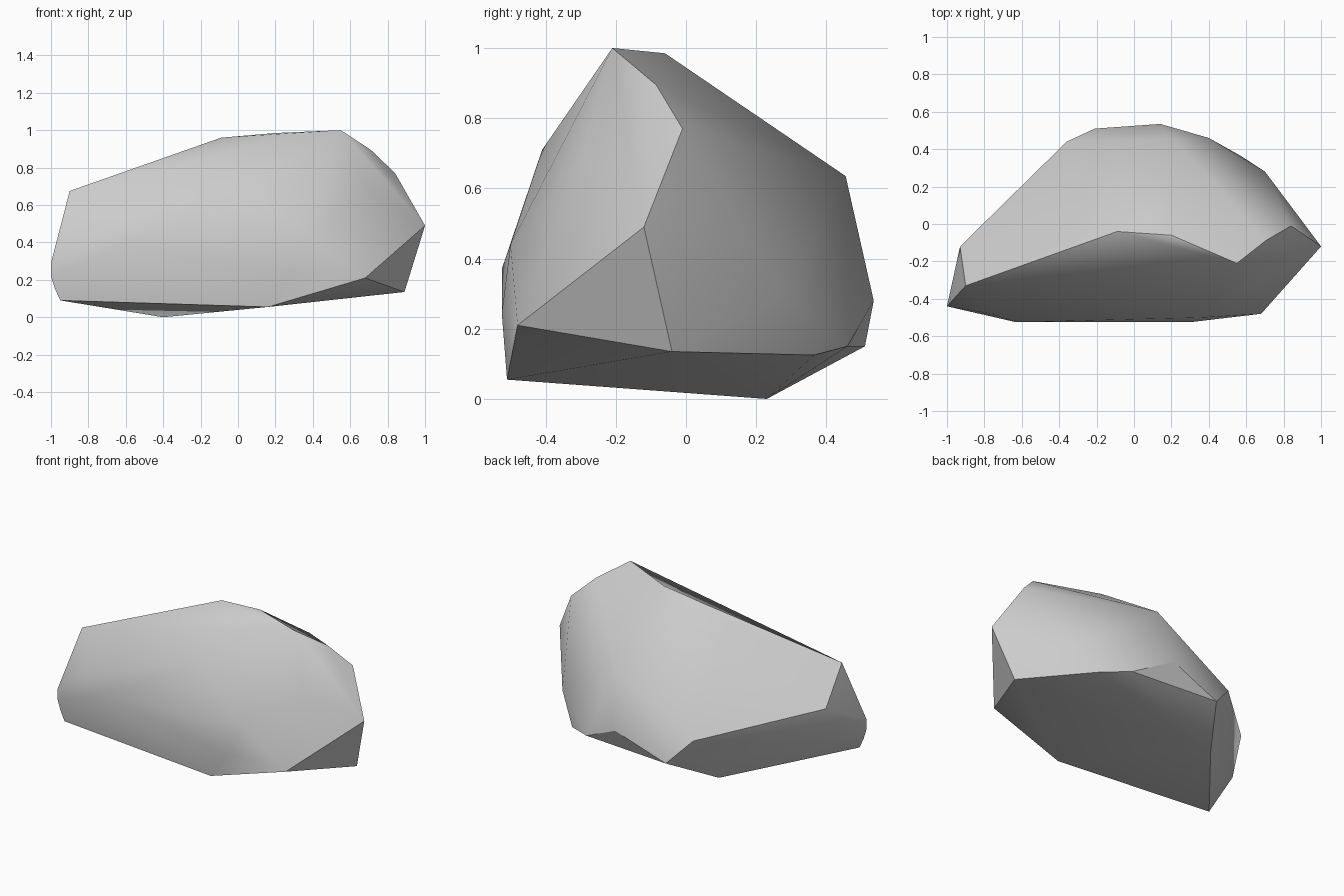
import bpy, bmesh, math

cube = bpy.data.objects.get("Cube")
if cube:
    bpy.data.objects.remove(cube, do_unlink=True)

# Grey stone material
stone = bpy.data.materials.new("stone_grey")
stone.use_nodes = True
grey = (0.6, 0.6, 0.6, 1)
stone.diffuse_color = grey
stone.node_tree.nodes["Principled BSDF"].inputs["Base Color"].default_value = grey

# Corners of the boulder, grouped by area
crest = [(.55, -.21, 1), (-.09, -.04, .96), (.2, -.06, .985), (-.26, -.05, .875), (-.9, -.33, .675)]
left_end = [(.71, -.085, .895), (.84, -.01, .77), (1, -.12, .49), (.89, -.04, .135),
            (.68, -.48, .21), (.69, -.3, .68)]
back = [(.14, .14, .83), (.2, .455, .635), (.14, .535, .28), (-.21, .51, .15), (-.36, .44, .31),
        (.7, .28, .3), (.57, .365, .125), (.4, .46, .15)]
front = [(-.63, -.525, .37), (.37, -.5, .44), (.3, -.525, .245), (0, -.41, .71), (-.76, -.48, .46)]
right_end = [(-1, -.44, .29), (-1, -.44, .22), (-.98, -.44, .155), (-.93, -.12, .46), (-.93, -.2, .21)]
base = [(.16, -.51, .055), (-.4, .23, 0), (-.95, -.44, .09)]

# Wrap the corners in a faceted shell
bm = bmesh.new()
for corner in crest + left_end + back + front + right_end + base:
    bm.verts.new(corner)
hull = bmesh.ops.convex_hull(bm, input=bm.verts[:])
loose = {g for g in hull["geom_interior"] + hull["geom_unused"] if isinstance(g, bmesh.types.BMVert)}
bmesh.ops.delete(bm, geom=list(loose), context="VERTS")
bmesh.ops.recalc_face_normals(bm, faces=bm.faces[:])

mesh = bpy.data.meshes.new("boulder")
bm.to_mesh(mesh)
bm.free()
mesh.materials.append(stone)
boulder = bpy.data.objects.new("boulder", mesh)
bpy.context.collection.objects.link(boulder)

# Smooth the gentle slopes, keep the broken edges sharp
bpy.ops.object.select_all(action="DESELECT")
boulder.select_set(True)
bpy.context.view_layer.objects.active = boulder
bpy.ops.object.shade_smooth_by_angle(angle=math.radians(32))
